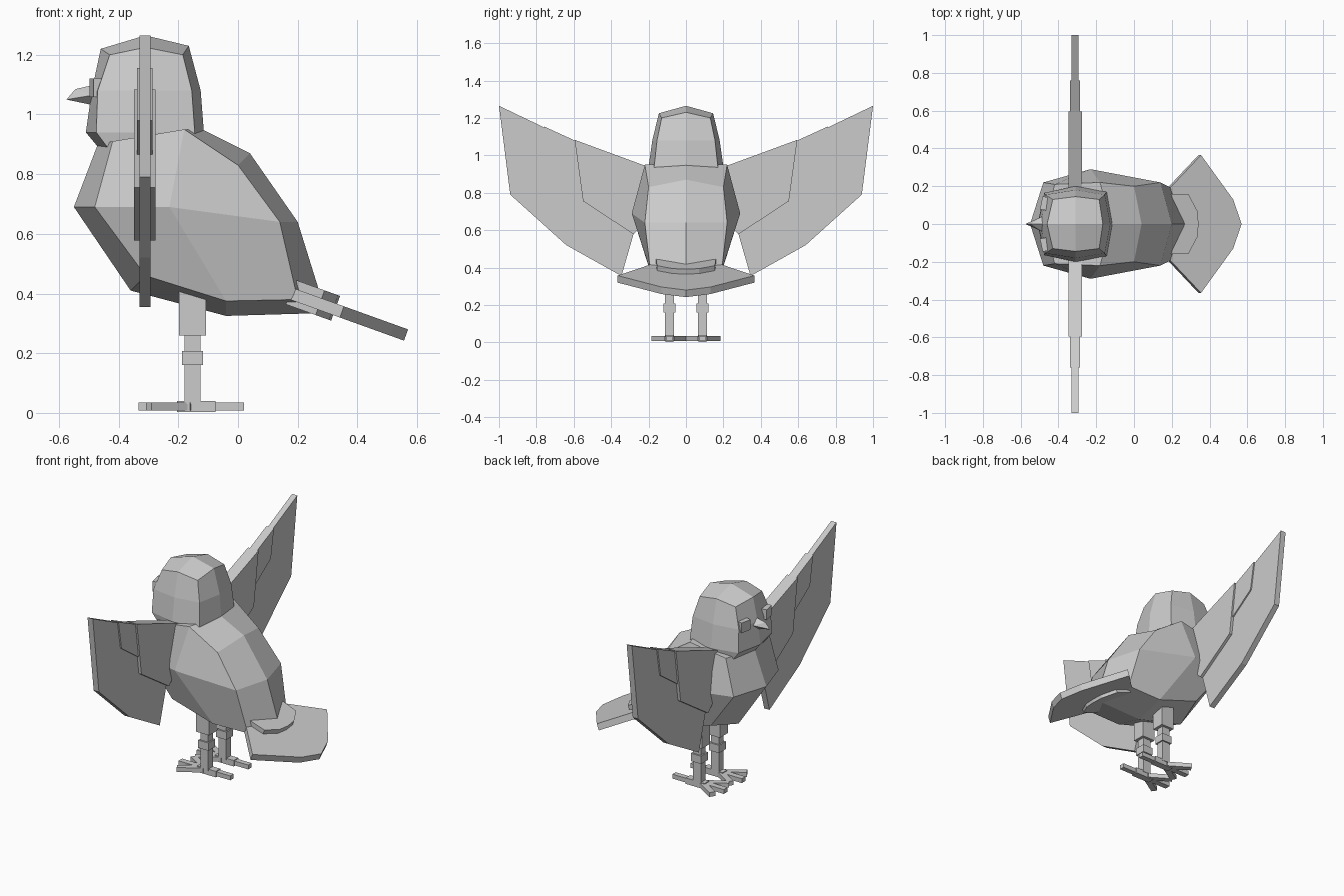
import bpy, bmesh, math
from mathutils import Vector, Matrix

if "Cube" in bpy.data.objects:
    bpy.data.objects.remove(bpy.data.objects["Cube"])

grey = bpy.data.materials.new("plumage_grey")
grey.diffuse_color = (0.6, 0.6, 0.6, 1)
grey.use_nodes = True
grey.node_tree.nodes["Principled BSDF"].inputs["Base Color"].default_value = grey.diffuse_color


def make(name, verts, faces):
    """Flat-shaded closed mesh from points and faces."""
    bm = bmesh.new()
    vs = [bm.verts.new(v) for v in verts]
    for f in faces:
        bm.faces.new([vs[i] for i in f])
    bmesh.ops.recalc_face_normals(bm, faces=bm.faces)
    me = bpy.data.meshes.new(name)
    bm.to_mesh(me)
    bm.free()
    me.materials.append(grey)
    ob = bpy.data.objects.new(name, me)
    bpy.context.collection.objects.link(ob)
    return ob


def shell(name, ridge, loop, hubs, side_faces):
    """Symmetric volume: centre ridge (x, z), side loop and hubs (x, z, half width)."""
    n, m = len(ridge), len(loop) + len(hubs)
    verts = [(x, 0, z) for x, z in ridge]
    faces = []
    for side in (1, -1):
        base = len(verts)
        verts += [(x, side * y, z) for x, z, y in loop + hubs]
        for i in range(n):
            j = (i + 1) % n
            faces.append((i, j, base + j, base + i))
        faces += [[base + i for i in f] for f in side_faces]
    return make(name, verts, faces)


def prism(name, points, offset):
    """Polygon of 3D points pushed along an offset."""
    n = len(points)
    verts = [Vector(p) for p in points]
    verts += [v + Vector(offset) for v in verts]
    faces = [range(n), range(2 * n - 1, n - 1, -1)]
    faces += [(i, (i + 1) % n, n + (i + 1) % n, n + i) for i in range(n)]
    return make(name, verts, faces)


def box(name, lo, hi):
    (x0, y0, z0), (x1, y1, z1) = lo, hi
    return prism(name, [(x0, y0, z0), (x1, y0, z0), (x1, y1, z0), (x0, y1, z0)], (0, 0, z1 - z0))


# Body
shell("body",
      [(-.47, .90), (-.12, .95), (.04, .87), (.20, .64),
       (.295, .335), (-.04, .325), (-.36, .41), (-.55, .69)],
      [(-.42, .91, .21), (-.18, .95, .22), (0, .83, .20), (.14, .64, .22),
       (.20, .38, .19), (-.04, .375, .19), (-.31, .46, .20), (-.48, .69, .22)],
      [(-.23, .69, .29)],
      [(8, 1, 2, 3), (8, 3, 4, 5), (8, 5, 6, 7), (8, 7, 0, 1)])

# Head
shell("head",
      [(-.46, .88), (-.51, .94), (-.49, 1.08), (-.46, 1.22), (-.31, 1.265),
       (-.165, 1.23), (-.125, 1.08), (-.115, .95), (-.13, .88), (-.31, .86)],
      [(-.43, .88, .16), (-.475, .94, .165), (-.47, 1.08, .155), (-.43, 1.20, .13),
       (-.31, 1.225, .145), (-.185, 1.20, .13), (-.155, 1.08, .155), (-.145, .94, .17),
       (-.15, .88, .17), (-.31, .86, .19)],
      [(-.31, 1.08, .18), (-.31, .94, .20)],
      [(2, 3, 4, 10), (4, 5, 6, 10), (1, 2, 10, 11),
       (10, 6, 7, 11), (0, 1, 11, 9), (11, 7, 8, 9)])

# Beak: hooked ridge, widest at the mouth line
make("beak",
     [(-.575, 0, 1.05), (-.545, 0, 1.085), (-.48, 0, 1.10), (-.48, 0, 1.03),
      (-.485, .04, 1.065), (-.485, -.04, 1.065)],
     [(0, 1, 4), (1, 2, 4), (0, 4, 3), (2, 3, 4),
      (0, 5, 1), (1, 5, 2), (0, 3, 5), (2, 5, 3)])

# Wing layers: half thickness and outline (y, z)
wing_layers = {
    "primary_feathers": (.018, [(.18, .92), (.22, .94), (.60, 1.08), (.76, 1.15), (1, 1.265),
                                (.94, .79), (.64, .52), (.345, .355), (.28, .58), (.20, .70)]),
    "secondary_feathers": (.026, [(.20, .93), (.60, 1.082), (.76, 1.155),
                                  (.73, .98), (.50, .82), (.20, .72)]),
    "wing_coverts": (.036, [(.18, .93), (.22, .945), (.595, 1.083), (.55, .755),
                            (.28, .578), (.20, .66)]),
}
for side, tag in ((1, "left"), (-1, "right")):
    for layer, (t, outline) in wing_layers.items():
        prism(f"{layer}_{tag}", [(-.312 - t, side * y, z) for y, z in outline], (2 * t, 0, 0))


# Tail: fan and a thicker cover, both sloping down to the rear
def tail_plate(name, half, lift, thick):
    outline = half + [(x, -y) for x, y in reversed(half) if y > 0]
    prism(name, [(x, y, .485 + lift - .36 * x) for x, y in outline],
          (-.34 * thick, 0, -.94 * thick))


tail_plate("tail_fan", [(.19, .19), (.355, .365), (.525, .13), (.57, 0)], 0, .04)
tail_plate("tail_cover", [(.19, .16), (.29, .155), (.335, .07), (.342, 0)], .03, .088)

# Eyes, legs and feet
for side, tag in ((1, "left"), (-1, "right")):
    eye = box(f"eye_{tag}", (-.012, -.035, -.031), (.02, .035, .031))
    eye.matrix_world = (Matrix.Translation((-.479, side * .11, 1.09))
                        @ Matrix.Rotation(-side * math.radians(12), 4, 'Z'))
    cx, cy = -.153, side * .088
    for part, hx, hy, z0, z1 in (("thigh", .045, .04, .26, .44),
                                 ("shin", .027, .024, .03, .27),
                                 ("ankle_band", .035, .033, .16, .208)):
        box(f"{part}_{tag}", (cx - hx, cy - hy, z0), (cx + hx, cy + hy, z1))
    # Foot pad tapering to the back toe
    prism(f"foot_pad_{tag}", [(-.205, cy - .022, .003), (-.075, cy - .022, .003),
                              (-.075, cy + .022, .003), (-.205, cy + .022, .003)], (0, 0, .037))
    box(f"back_toe_{tag}", (-.10, cy - .016, .008), (.02, cy + .016, .035))
    # Three front toes
    for toe, angle, length in (("inner", -32, .155), ("middle", 0, .165), ("outer", 32, .155)):
        ob = box(f"{toe}_toe_{tag}", (-length, -.018, .008), (.02, .018, .035))
        ob.matrix_world = (Matrix.Translation((-.168, cy, 0))
                           @ Matrix.Rotation(-side * math.radians(angle), 4, 'Z'))
